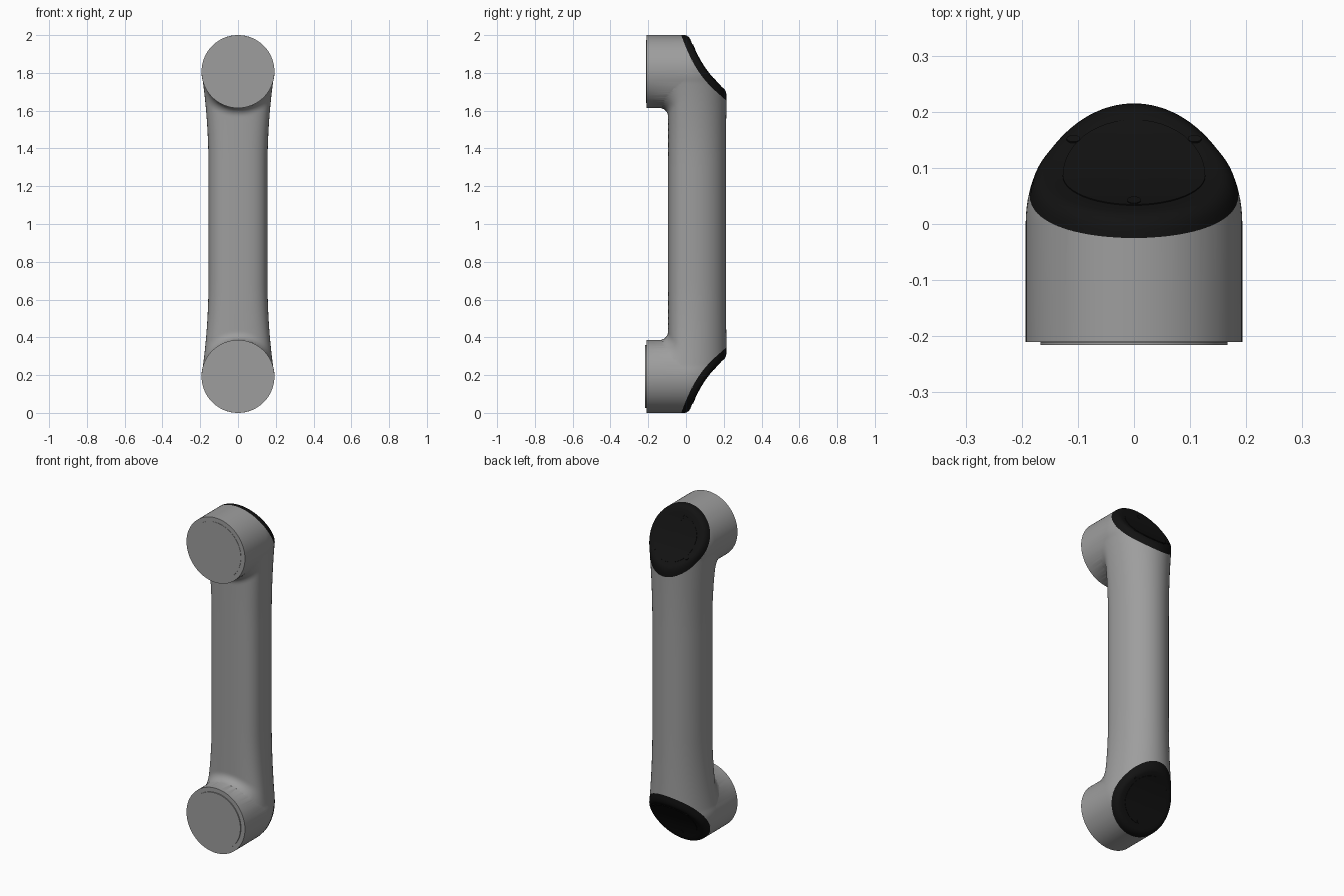
import bpy, bmesh, math
from mathutils import Matrix

if "Cube" in bpy.data.objects:
    bpy.data.objects.remove(bpy.data.objects["Cube"])

R, ZC, N = 0.193, 0.193, 96          # joint radius, joint height, sides
DOME = 0.218                         # how far the housing dome reaches back


def material(name, v):
    m = bpy.data.materials.new(name)
    m.diffuse_color = (v, v, v, 1)
    m.use_nodes = True
    m.node_tree.nodes["Principled BSDF"].inputs["Base Color"].default_value = m.diffuse_color
    return m


dark, grey = material("dark_cap", 0.006), material("body_grey", 0.34)


def make(name, bm):
    bmesh.ops.recalc_face_normals(bm, faces=bm.faces)
    me = bpy.data.meshes.new(name)
    bm.to_mesh(me)
    bm.free()
    ob = bpy.data.objects.new(name, me)
    bpy.context.collection.objects.link(ob)
    return ob


def loft(name, rings, close_start=True):
    bm = bmesh.new()
    vs = [[bm.verts.new(p) for p in ring] for ring in rings]
    n = len(vs[0])
    for a, b in zip(vs, vs[1:]):
        for i in range(n):
            j = (i + 1) % n
            bm.faces.new((a[i], a[j], b[j], b[i]))
    if close_start:
        bm.faces.new(vs[0])
    bm.faces.new(vs[-1])
    return make(name, bm)


def lathe(name, profile, z):
    # revolve (y, r) points about the joint axis
    angs = [2 * math.pi * i / N for i in range(N)]
    return loft(name, [[(r * math.cos(a), y, z + r * math.sin(a)) for a in angs]
                       for y, r in profile])


def boolean(ob, cutter, op):
    m = ob.modifiers.new("bool", 'BOOLEAN')
    m.object, m.operation, m.solver = cutter, op, 'EXACT'
    bpy.context.view_layer.objects.active = ob
    bpy.ops.object.modifier_apply(modifier=m.name)
    bpy.data.objects.remove(cutter)


def finish(ob, mat, mirror=True):
    ob.data.materials.clear()
    ob.data.materials.append(mat)
    bpy.ops.object.select_all(action='DESELECT')
    ob.select_set(True)
    bpy.context.view_layer.objects.active = ob
    bpy.ops.object.shade_smooth_by_angle(angle=math.radians(32))
    if mirror:
        ob.data.transform(Matrix.Translation((0, 0, -1)))
        ob.location.z = 1
        m = ob.modifiers.new("mirror", 'MIRROR')
        m.use_axis = (False, False, True)


def section(z):
    # tube half-width, centre y and back y at height z
    e = max(0, 1 - (z - ZC) / 0.5) ** 2
    w = max(0.156 + 0.037 * e, math.sqrt(max(0, R * R - (z - ZC) ** 2)))
    return w + 0.0003, 0.03 * (1 - e), 0.2113 + 0.007 * e


# Joint housing: cylinder closing in an elliptical dome
arc = [math.radians(87) * i / 24 for i in range(25)]
body = lathe("arm_body", [(-0.21, R)] + [(DOME * math.sin(a), R * math.cos(a)) for a in arc], ZC)

# Tube: round back, squarer front, filleted against the cylinder
zs = [ZC + 0.01 * i for i in range(27)] + [0.48, 0.51, 0.55, 0.6, 0.65, 0.7, 0.85, 1.0]
FIL = 0.045
rings = []
for k, z in enumerate(zs):
    w, c, back = section(z)
    if k == 0:
        w, back = w * 0.997, back * 0.997
    ring = []
    for i in range(N):
        a = 2 * math.pi * i / N
        s, co = math.sin(a), math.cos(a)
        if s >= 0:
            x, y = w * co, c + s * (back - c)
        else:
            p = 2 / 2.8
            x = w * math.copysign(abs(co) ** p, co)
            y = c - abs(s) ** p * (c + 0.095)
            d = min(FIL, max(0, math.hypot(x, z - ZC) - R))
            y -= (FIL - math.sqrt(FIL ** 2 - (FIL - d) ** 2)) * min(1, -1.5 * s)
        ring.append((x, y, z))
    rings.append(ring)
boolean(body, loft("tube_helper", rings), 'UNION')


# Concave seam between body and cap, and the cap's outer face
def seam(y):
    pts = [(-0.025, 0.0), (0.03, 0.13), (0.075, 0.205), (0.217, 0.35)]
    total = 0
    for i, (yi, zi) in enumerate(pts):
        for j, (yj, _) in enumerate(pts):
            if i != j:
                zi *= (y - yj) / (yi - yj)
        total += zi
    return total


def face(y):
    return seam(y - 0.03) - 0.025


lo = [(-0.06 + 0.01 * i, seam(-0.06 + 0.01 * i)) for i in range(33)]
lo += [(0.4, lo[-1][1]), (0.4, -0.3), (-0.06, -0.3)]
boolean(body, loft("seam_cutter", [[(x, y, z) for y, z in lo] for x in (-0.3, 0.3)]), 'DIFFERENCE')

# Open the tube at mid-height so the mirrored halves join
bm = bmesh.new()
bm.from_mesh(body.data)
bmesh.ops.delete(bm, geom=[f for f in bm.faces if all(v.co.z > 0.999 for v in f.verts)],
                 context='FACES')
bm.to_mesh(body.data)
bm.free()
finish(body, grey)


# Dark cap: rings that follow the hull, then round over onto the face
def inside(x, y, z):
    if (x * x + (z - ZC) ** 2) / R ** 2 + (max(0, y) / DOME) ** 2 < 1:
        return True
    if z < ZC:
        return False
    w, c, back = section(z)
    return (x / w) ** 2 + (max(0, y - c) / (back - c)) ** 2 < 1


def cap_ring(t, k, cy=0.09):
    ring = []
    for i in range(N):
        a = 2 * math.pi * i / N
        dx, dy = math.cos(a), math.sin(a)
        near, far = 0.0, 0.3
        for _ in range(30):
            r = (near + far) / 2
            y = cy + r * dy
            if inside(r * dx, y, seam(y) * (1 - t) + face(y) * t):
                near = r
            else:
                far = r
        y = cy + k * near * dy
        ring.append((k * near * dx, y, seam(y) * (1 - t) + face(y) * t))
    return ring


steps = [(0, 1), (0.25, 1), (0.5, 0.998), (0.68, 0.988), (0.83, 0.97), (0.94, 0.942), (1, 0.9)]
steps += [(1, q / 10) for q in range(8, 0, -1)]
finish(loft("end_cap", [cap_ring(t, k) for t, k in steps], False), dark)


def patch(name, cx, cy, rx, down, up, lift):
    # egg-shaped plate lying on the concave cap face
    rows = []
    for k, h in [(1, -0.004), (1, lift), (0.98, lift)] + [(q / 8, lift) for q in range(7, 0, -1)]:
        row = []
        for i in range(48):
            a = 2 * math.pi * i / 48
            s = math.sin(a)
            y = cy + k * s * (up if s > 0 else down)
            slope = (face(y + 0.001) - face(y - 0.001)) / 0.002
            ln = math.hypot(slope, 1)
            row.append((cx + k * rx * math.cos(a), y + h * slope / ln, face(y) - h / ln))
        rows.append(row)
    finish(loft(name, rows, False), dark)


# Cap panel and three screws
patch("cap_panel", 0, 0.085, 0.127, 0.052, 0.1, 0.002)
for i, (x, y) in enumerate([(0, 0.04), (-0.108, 0.15), (0.108, 0.15)]):
    patch(f"cap_screw_{i + 1}", x, y, 0.012, 0.006, 0.006, 0.0035)

# Mounting discs on the front of each joint
for name, z, y in (("lower_flange", ZC, -0.216), ("upper_flange", 2 - ZC, -0.2115)):
    finish(lathe(name, [(y, 0.167), (-0.2, 0.167)], z), grey, mirror=False)
